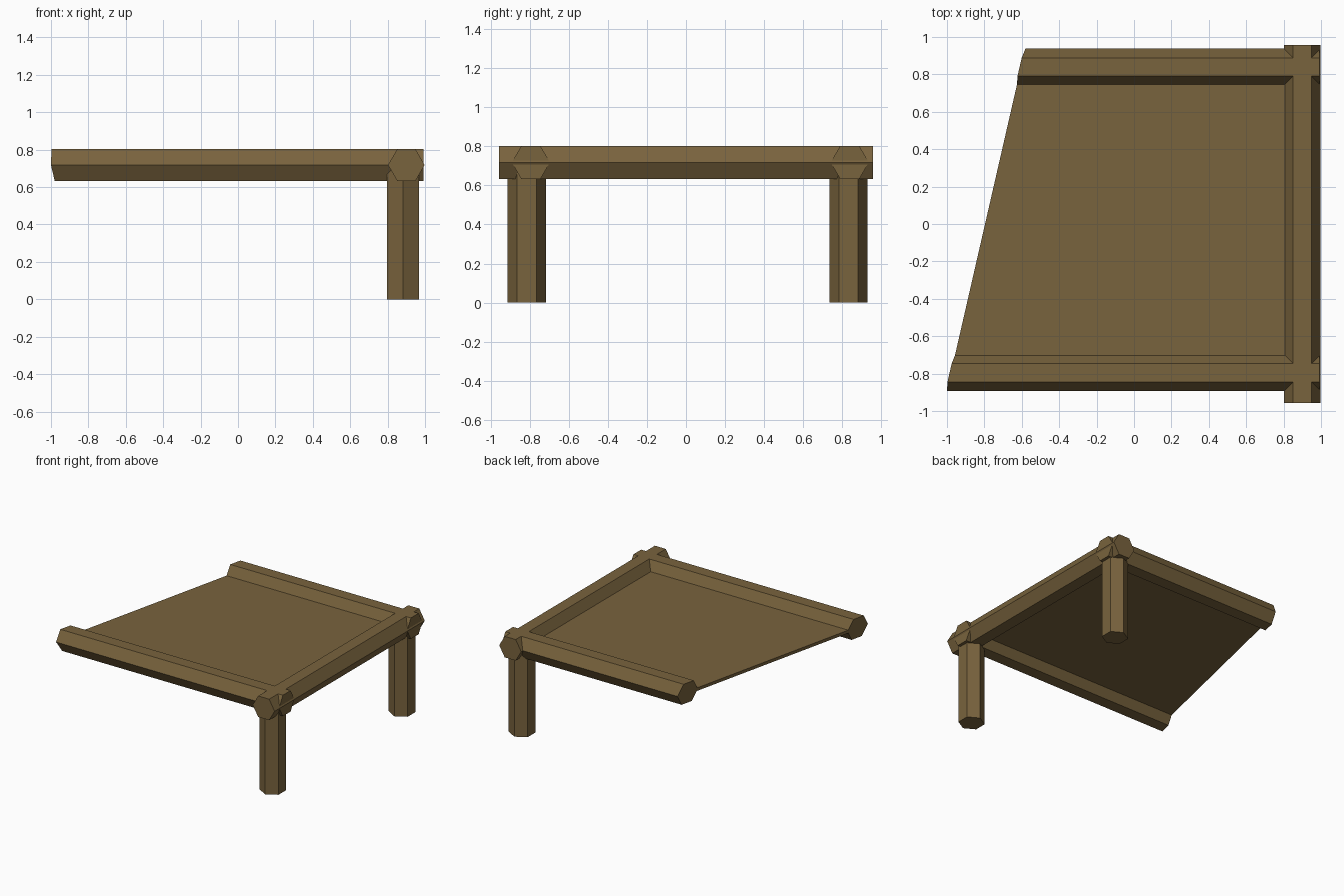
import bpy, bmesh, math
from mathutils import Matrix, Vector

if "Cube" in bpy.data.objects:
    bpy.data.objects.remove(bpy.data.objects["Cube"])

R = 0.098        # radius of the six-sided timbers
ZC = 0.718       # height of the frame centre line

wood = bpy.data.materials.new("brown wood")
wood.diffuse_color = (0.19, 0.125, 0.047, 1)
wood.use_nodes = True
wood.node_tree.nodes["Principled BSDF"].inputs["Base Color"].default_value = wood.diffuse_color


def finish(name, bm):
    bmesh.ops.recalc_face_normals(bm, faces=bm.faces)
    me = bpy.data.meshes.new(name)
    bm.to_mesh(me)
    bm.free()
    me.materials.append(wood)
    ob = bpy.data.objects.new(name, me)
    bpy.context.collection.objects.link(ob)


def slant(bm):
    """Push the left end onto the slanted cut plane."""
    for v in bm.verts:
        if v.co.x < 0:
            v.co.x = -0.978 + 0.229 * (v.co.y + 0.7975) - 0.1 * (v.co.z - ZC)


def timber(name, start, end, side, cut=False):
    """Six-sided bar from start to end, with a corner pointing along side."""
    a, b, u = Vector(start), Vector(end), Vector(side)
    w = (b - a).normalized().cross(u)
    bm = bmesh.new()
    rings = []
    for p in (a, b):
        rings.append([bm.verts.new(p + R * (math.cos(t) * u + math.sin(t) * w))
                      for t in (i * math.pi / 3 for i in range(6))])
    for i in range(6):
        j = (i + 1) % 6
        bm.faces.new((rings[0][i], rings[0][j], rings[1][j], rings[1][i]))
    for r in rings:
        bm.faces.new(r)
    if cut:
        slant(bm)
    finish(name, bm)


# Frame rails: two along x with slanted left ends, one across the right side
for label, y in (("front", -0.795), ("back", 0.839)):
    timber(label + "_rail", (-0.9, y, ZC), (0.992, y, ZC), (0, 1, 0), cut=True)
timber("cross_rail", (0.9, -0.958, ZC), (0.9, 0.958, ZC), (1, 0, 0))

# Legs
for label, y in (("front", -0.816), ("back", 0.833)):
    timber(label + "_leg", (0.882, y, 0), (0.882, y, 0.7), (0, 1, 0))

# Deck panel between the rails
bm = bmesh.new()
bmesh.ops.create_cube(bm, size=1, matrix=Matrix.Translation((0, 0.022, ZC - 0.003))
                      @ Matrix.Diagonal((1.8, 1.634, 0.026, 1)))
slant(bm)
finish("deck_panel", bm)
